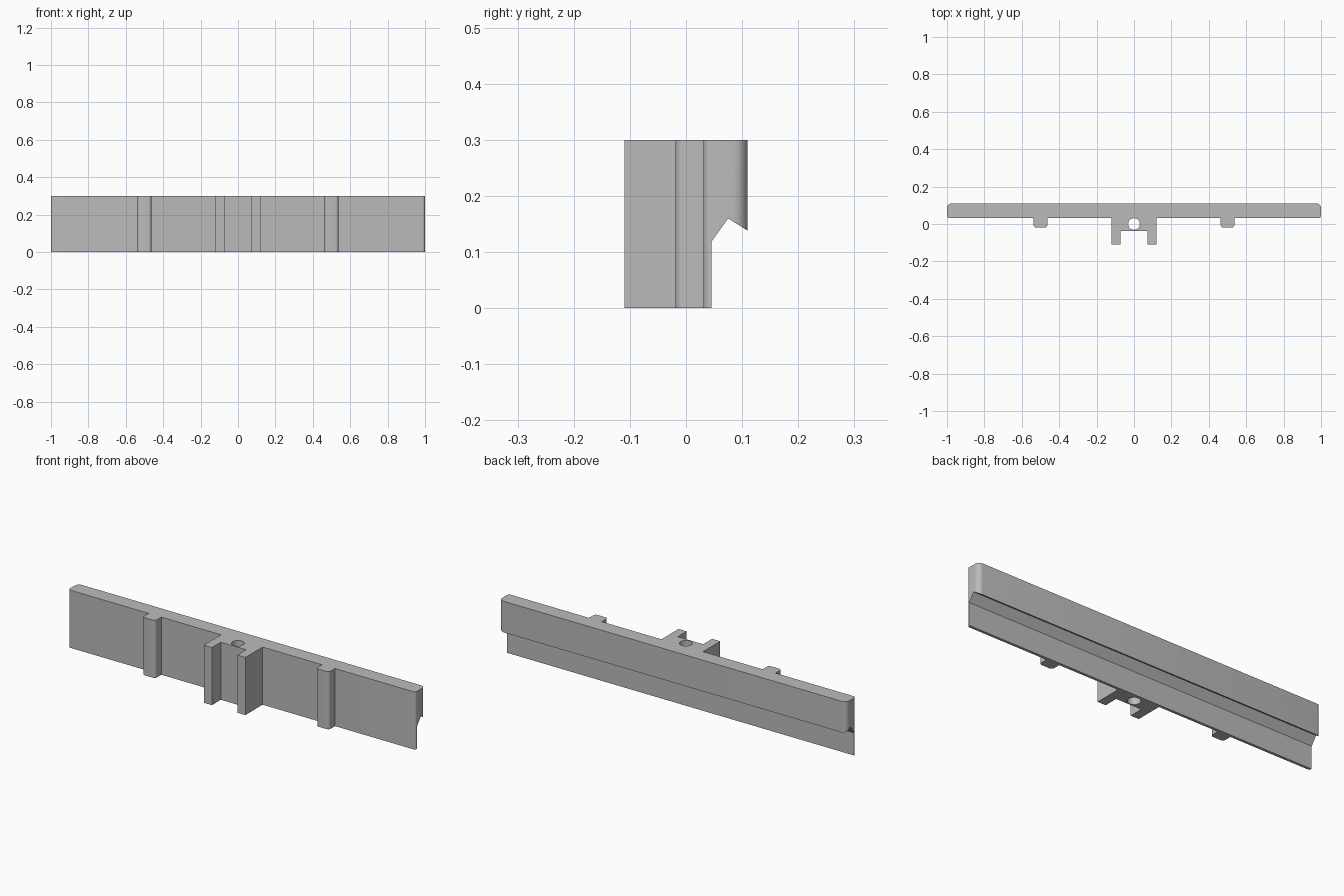
import bpy
import bmesh
from math import cos, sin, pi, radians
from mathutils import Vector

if "Cube" in bpy.data.objects:
    bpy.data.objects.remove(bpy.data.objects["Cube"], do_unlink=True)

HEIGHT = 0.3

grey = bpy.data.materials.new("plain grey")
grey.use_nodes = True
colour = (0.5, 0.5, 0.5, 1)
grey.diffuse_color = colour
grey.node_tree.nodes["Principled BSDF"].inputs["Base Color"].default_value = colour


def rounded(points, steps=6):
    """Replace each (x, y, radius) right-angled corner by an arc."""
    out = []
    for i, (x, y, r) in enumerate(points):
        p = Vector((x, y))
        if r == 0:
            out.append(p)
            continue
        a = (Vector(points[i - 1][:2]) - p).normalized()
        b = (Vector(points[(i + 1) % len(points)][:2]) - p).normalized()
        centre = p + (a + b) * r
        for k in range(steps + 1):
            t = k / steps * pi / 2
            out.append(centre - b * r * cos(t) - a * r * sin(t))
    return out


def prism(name, ring, offset):
    """Extrude a closed ring of 3D points along an offset."""
    bm = bmesh.new()
    face = bm.faces.new([bm.verts.new(p) for p in ring])
    ext = bmesh.ops.extrude_face_region(bm, geom=[face])
    moved = [v for v in ext["geom"] if isinstance(v, bmesh.types.BMVert)]
    bmesh.ops.translate(bm, verts=moved, vec=offset)
    bmesh.ops.recalc_face_normals(bm, faces=bm.faces)
    mesh = bpy.data.meshes.new(name)
    bm.to_mesh(mesh)
    bm.free()
    mesh.materials.append(grey)
    obj = bpy.data.objects.new(name, mesh)
    bpy.context.collection.objects.link(obj)
    return obj


def cut(target, cutter):
    """Subtract the cutter for good, then discard it."""
    cutter.hide_render = True
    mod = target.modifiers.new("cut", "BOOLEAN")
    mod.operation = "DIFFERENCE"
    mod.solver = "EXACT"
    mod.object = cutter
    bpy.context.view_layer.objects.active = target
    bpy.ops.object.modifier_apply(modifier=mod.name)
    bpy.data.objects.remove(cutter, do_unlink=True)


# Plan of the rail: right half of the outline, from the slot to the back corner
half = [
    (0.073, -0.037, 0), (0.073, -0.11, 0),      # slot and prong
    (0.12, -0.11, 0), (0.12, 0.031, 0),
    (0.463, 0.031, 0), (0.463, -0.019, 0.015),  # rib
    (0.537, -0.019, 0.015), (0.537, 0.031, 0),
    (1, 0.031, 0.014), (1, 0.11, 0.025),        # rounded end of the bar
]
outline = half + [(-x, y, r) for x, y, r in reversed(half)]
rail = prism("mounting_rail", [(p.x, p.y, 0) for p in rounded(outline)], (0, 0, HEIGHT))

# Undercut along the lower back
profile = [(0.045, -0.1), (0.045, 0.118), (0.075, 0.16), (0.11, 0.138),
           (0.2, 0.081), (0.2, -0.1)]
cut(rail, prism("undercut", [(-1.2, y, z) for y, z in profile], (2.4, 0, 0)))

# Vertical screw hole
circle = [(0.031 * cos(2 * pi * k / 32), 0.031 * sin(2 * pi * k / 32), -0.1)
          for k in range(32)]
cut(rail, prism("screw_hole", circle, (0, 0, HEIGHT + 0.2)))

# Smooth the arcs and keep the edges crisp
bpy.ops.object.select_all(action="DESELECT")
rail.select_set(True)
bpy.context.view_layer.objects.active = rail
bpy.ops.object.shade_smooth_by_angle(angle=radians(30))
